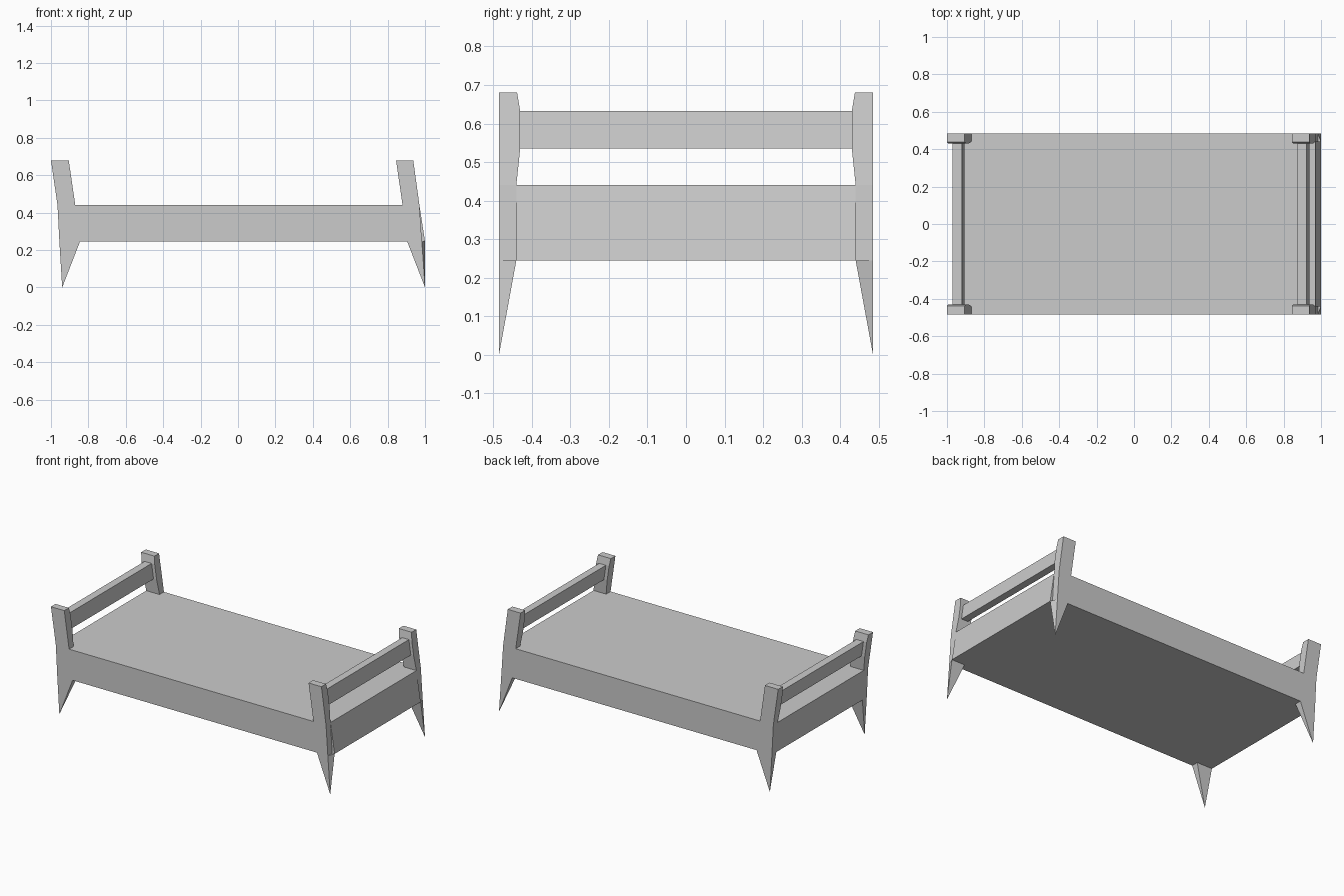
import bpy, bmesh

if "Cube" in bpy.data.objects:
    bpy.data.objects.remove(bpy.data.objects["Cube"])


def loft(name, rings):
    """Skin a stack of four-cornered rings (a ring of one point makes a tip)."""
    bm = bmesh.new()
    loops = [[bm.verts.new(p) for p in ring] for ring in rings]
    for a, b in zip(loops, loops[1:]):
        for i in range(4):
            j = (i + 1) % 4
            if len(b) == 1:
                bm.faces.new((a[i], a[j], b[0]))
            else:
                bm.faces.new((a[i], a[j], b[j], b[i]))
    bm.faces.new(loops[0])
    if len(loops[-1]) == 4:
        bm.faces.new(loops[-1])
    bmesh.ops.recalc_face_normals(bm, faces=bm.faces)
    mesh = bpy.data.meshes.new(name)
    bm.to_mesh(mesh)
    bm.free()
    obj = bpy.data.objects.new(name, mesh)
    bpy.context.collection.objects.link(obj)
    return obj


def rect(x0, x1, y0, y1, z):
    return [(x0, y0, z), (x1, y0, z), (x1, y1, z), (x0, y1, z)]


TOP, DECK, UNDER = 0.68, 0.44, 0.245
RAIL_TOP, RAIL_LOW = 0.632, 0.535
OUT = 0.485

# Bed base with a sloping lower right end
loft("bed_base", [rect(-0.955, 0.983, -OUT, OUT, UNDER),
                  rect(-0.965, 0.97, -OUT, OUT, DECK)])
loft("right_end_board", [rect(0.90, 1.0, -0.44, 0.44, UNDER),
                         rect(0.90, 0.97, -0.44, 0.44, DECK)])

# Per end: post x at deck level, post x at top, leg x at base, leg tip x
ENDS = {
    "left": ((-0.965, -0.87), (-1.0, -0.905), (-0.955, -0.845), -0.955, -0.94),
    "right": ((0.88, 0.97), (0.845, 0.937), (0.905, 0.983), 1.0, 1.0),
}
for end, (low, high, base, corner, tip) in ENDS.items():
    for side, s in (("front", -1), ("back", 1)):
        # Leaning post, with small flares where the rail joins
        rings = []
        for z, inner in ((DECK, 0.44), (RAIL_LOW, 0.43),
                         (RAIL_TOP, 0.43), (TOP, 0.438)):
            t = (z - DECK) / (TOP - DECK)
            x0, x1 = (a + (b - a) * t for a, b in zip(low, high))
            rings.append(rect(x0, x1, s * OUT, s * inner, z))
        loft(f"{end}_{side}_post", rings)

        # Leg tapering to a point at the outer corner
        ring = rect(base[0], base[1], s * OUT, s * 0.44, UNDER)
        i = 2 if end == "right" else 3
        ring[i] = (corner, s * 0.44, UNDER)
        loft(f"{end}_{side}_leg", [ring, [(tip, s * OUT, 0)]])

# Leaning rails between the posts
for end, x0, x1 in (("left", -0.97, -0.92), ("right", 0.875, 0.923)):
    loft(f"{end}_rail", [rect(x0 + 0.014, x1 + 0.014, -0.445, 0.445, RAIL_LOW),
                         rect(x0, x1, -0.445, 0.445, RAIL_TOP)])
